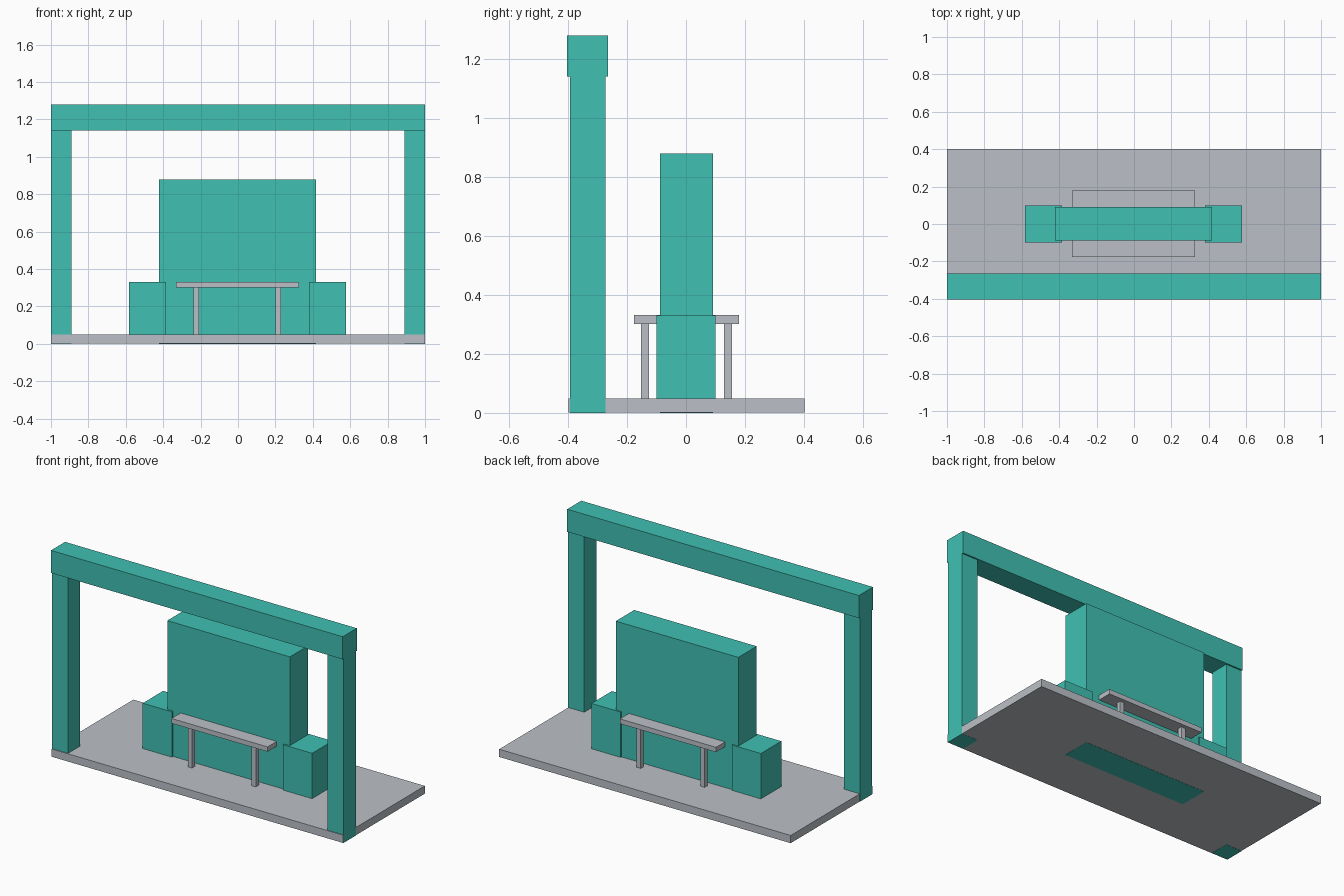
import bpy
import bmesh
from mathutils import Matrix, Vector

if "Cube" in bpy.data.objects:
    bpy.data.objects.remove(bpy.data.objects["Cube"])


def material(name, rgb):
    m = bpy.data.materials.new(name)
    m.diffuse_color = (*rgb, 1.0)
    m.use_nodes = True
    m.node_tree.nodes["Principled BSDF"].inputs["Base Color"].default_value = m.diffuse_color
    return m


teal = material("teal_paint", (0.051, 0.53, 0.45))
grey = material("light_grey", (0.50, 0.53, 0.57))


def box(name, x, y, z, mat):
    """Box spanning the given (min, max) ranges."""
    lo, hi = Vector((x[0], y[0], z[0])), Vector((x[1], y[1], z[1]))
    bm = bmesh.new()
    bmesh.ops.create_cube(bm, size=1.0, matrix=Matrix.Diagonal((*(hi - lo), 1.0)))
    mesh = bpy.data.meshes.new(name)
    bm.to_mesh(mesh)
    bm.free()
    mesh.materials.append(mat)
    obj = bpy.data.objects.new(name, mesh)
    obj.location = (lo + hi) / 2
    bpy.context.collection.objects.link(obj)
    return obj


# Floor slab, a hair inside the posts so their sides and feet show through
box("floor_slab", (-0.999, 0.999), (-0.398, 0.402), (0.001, 0.049), grey)

# Gateway frame along the front edge
for side, x in (("left", (-1.0, -0.89)), ("right", (0.89, 1.0))):
    box(side + "_post", x, (-0.393, -0.274), (0.0, 1.142), teal)
box("top_beam", (-1.0, 1.0), (-0.403, -0.265), (1.141, 1.281), teal)

# Central upright panel, sunk through the slab
box("centre_panel", (-0.423, 0.417), (-0.088, 0.092), (0.0, 0.88), teal)

# Low blocks at both ends of the panel
for side, x in (("left", (-0.583, -0.384)), ("right", (0.379, 0.578))):
    box(side + "_end_block", x, (-0.1, 0.1), (0.03, 0.33), teal)

# Bench board passing through the panel, with four legs
box("bench_board", (-0.332, 0.327), (-0.177, 0.18), (0.302, 0.332), grey)
for side, x in (("left", (-0.237, -0.208)), ("right", (0.201, 0.23))):
    for end, y in (("front", (-0.153, -0.125)), ("back", (0.129, 0.156))):
        box(f"{end}_{side}_leg", x, y, (0.045, 0.305), grey)
